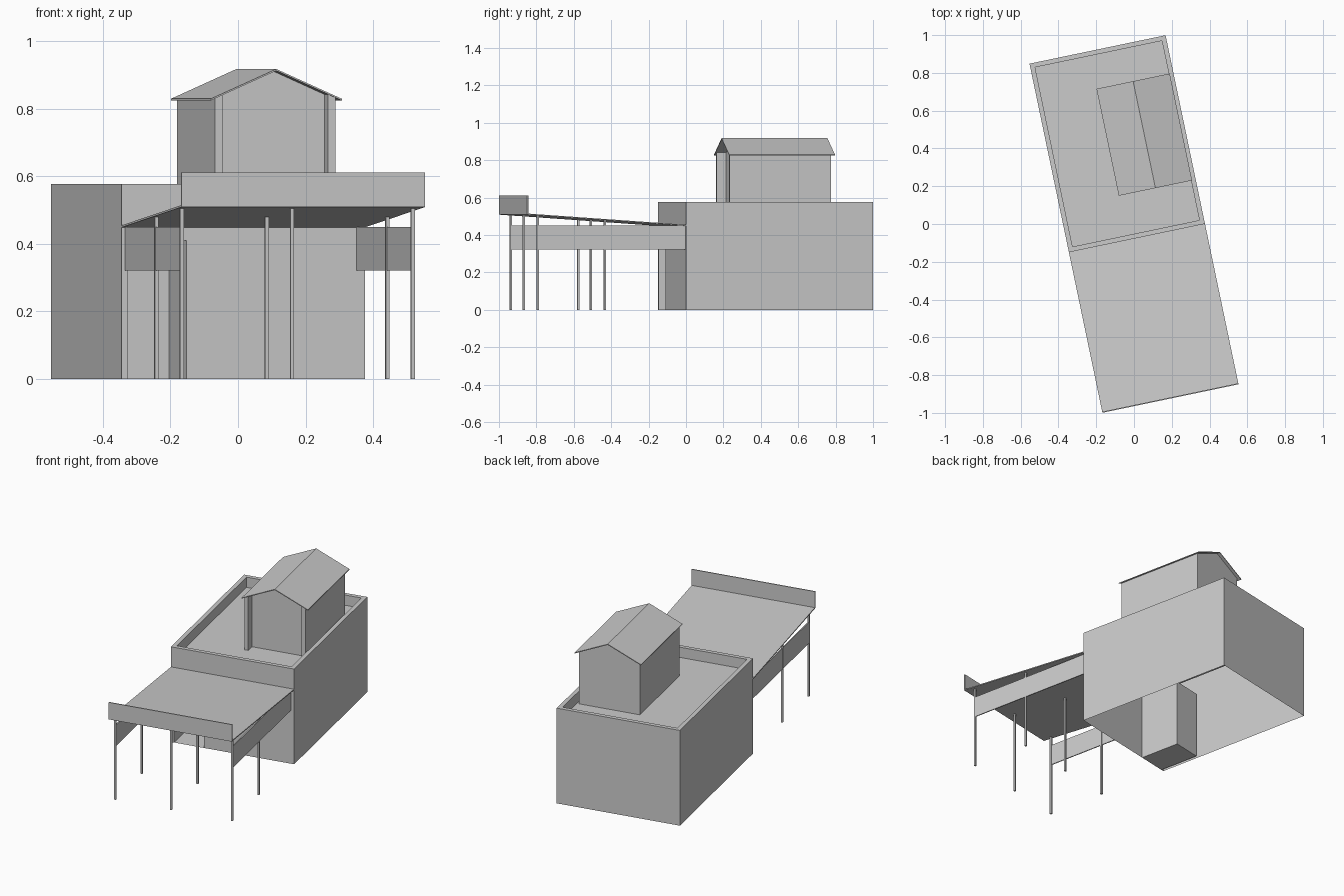
import bpy, bmesh, math

if "Cube" in bpy.data.objects:
    bpy.data.objects.remove(bpy.data.objects["Cube"])

ANGLE = math.radians(11.8)      # whole building is turned on its plot
W, BACK, FRONT, END = 0.368, 0.944, -0.076, -0.944
TOP, DECK = 0.577, 0.515


def make(name, faces):
    """Object from a list of polygons, welded, turned to the plot angle."""
    bm = bmesh.new()
    for pts in faces:
        bm.faces.new([bm.verts.new(p) for p in pts])
    bmesh.ops.remove_doubles(bm, verts=bm.verts[:], dist=1e-5)
    bmesh.ops.recalc_face_normals(bm, faces=bm.faces[:])
    me = bpy.data.meshes.new(name)
    bm.to_mesh(me)
    bm.free()
    ob = bpy.data.objects.new(name, me)
    ob.rotation_euler.z = ANGLE
    bpy.context.collection.objects.link(ob)
    return ob


def walls(path, z0, z1):
    """Vertical quads along a plan path; z1 is a function of x, y."""
    return [[(*a, z0), (*b, z0), (*b, z1(*b)), (*a, z1(*a))]
            for a, b in zip(path, path[1:])]


def prism(name, profile, axis, lo, hi):
    """Closed profile extruded along x (axis 0) or y (axis 1)."""
    def at(p, t):
        return (t, p[0], p[1]) if axis == 0 else (p[0], t, p[1])
    a = [at(p, lo) for p in profile]
    b = [at(p, hi) for p in profile]
    n = len(a)
    sides = [[a[i], a[(i + 1) % n], b[(i + 1) % n], b[i]] for i in range(n)]
    return make(name, [a, b] + sides)


def box(name, x0, x1, y0, y1, z0, z1):
    return prism(name, [(x0, z0), (x1, z0), (x1, z1), (x0, z1)], 1, y0, y1)


def rect(x0, x1, y0, y1, z):
    return [(x0, y0, z), (x1, y0, z), (x1, y1, z), (x0, y1, z)]


# Main building: open-bottomed shell with a doorway recess in the front
px0, px1, py, pz = -0.35, -0.172, 0.178, 0.41
faces = walls([(W, FRONT), (W, BACK), (-W, BACK), (-W, FRONT)], 0, lambda x, y: TOP)
xs, zs = [-W, px0, px1, W], [0, pz, TOP]
for i in range(3):
    for j in range(2):
        if (i, j) != (1, 0):
            faces.append([(xs[i], FRONT, zs[j]), (xs[i + 1], FRONT, zs[j]),
                          (xs[i + 1], FRONT, zs[j + 1]), (xs[i], FRONT, zs[j + 1])])
faces += walls([(px0, FRONT), (px0, py), (px1, py), (px1, FRONT)], 0, lambda x, y: pz)
faces += [rect(px0, px1, FRONT, py, z) for z in (0, pz)]
# Parapet rim, inner faces and roof deck
T = 0.025
outer = rect(-W, W, FRONT, BACK, TOP)
inner = rect(-W + T, W - T, FRONT + T, BACK - T, TOP)
for i in range(4):
    k = (i + 1) % 4
    faces.append([outer[i], outer[k], inner[k], inner[i]])
faces += walls([p[:2] for p in inner + inner[:1]], DECK, lambda x, y: TOP)
faces.append(rect(-W + T, W - T, FRONT + T, BACK - T, DECK))
make("main_building", faces)

# Rooftop house with a recessed front between two side fins
RX, RIDGE, EAVE, HALF = 0.15, 0.918, 0.83, 0.198


def roof_z(x, y=0):
    return RIDGE - 0.005 - (RIDGE - EAVE) / HALF * abs(x - RX)


plan = [(-0.034, 0.17), (-0.012, 0.17), (-0.012, 0.222), (RX, 0.222), (0.308, 0.222),
        (0.308, 0.17), (0.33, 0.17), (0.33, 0.722), (RX, 0.722), (-0.034, 0.722),
        (-0.034, 0.17)]
make("rooftop_house_walls", walls(plan, DECK, roof_z))
line = [(RX - HALF, EAVE), (RX, RIDGE), (RX + HALF, EAVE)]
prism("rooftop_house_roof", line + [(x, z - 0.005) for x, z in reversed(line)],
      1, 0.163, 0.741)

# Sloping canopy with its front fascia
prism("canopy", [(END, 0.509), (FRONT, 0.449), (FRONT, 0.455), (END, 0.515)], 0, -W, W)
box("canopy_fascia", -W, W, END, END + 0.006, 0.51, 0.612)

# Side panels and posts under the canopy
for side, x in (("left", -0.355), ("right", 0.345)):
    box(side + "_side_panel", x - 0.003, x + 0.003, -0.88, FRONT, 0.322, 0.45)
R = 0.0055
for row, y in (("front", -0.882), ("rear", -0.515)):
    top = 0.451 + 0.06 * (FRONT - y) / (FRONT - END)
    for col, x in (("left", -0.355), ("middle", -0.021), ("right", 0.344)):
        box(f"{row}_{col}_post", x - R, x + R, y - R, y + R, 0, top)
